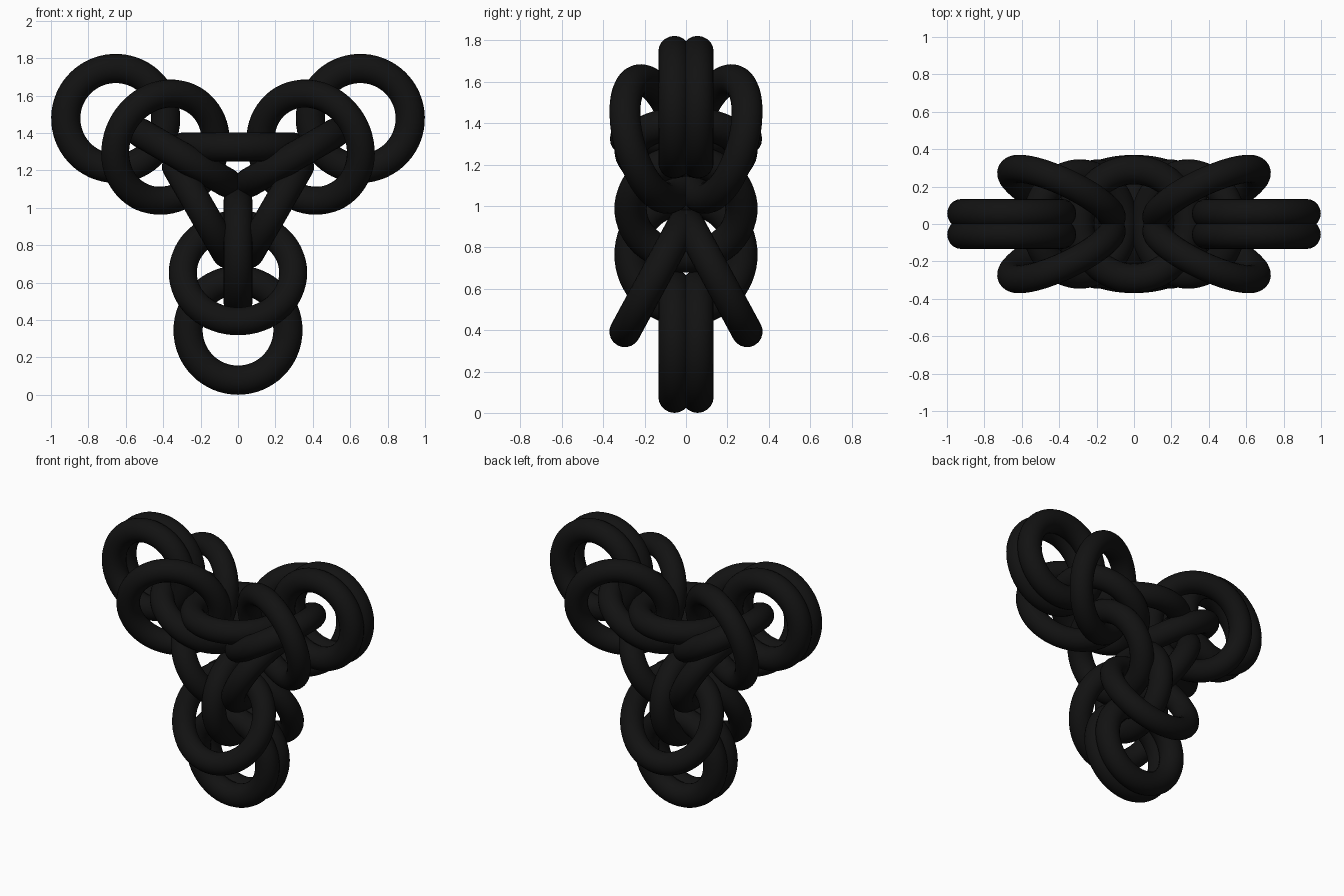
import bpy
from math import radians
from mathutils import Matrix, Vector

if "Cube" in bpy.data.objects:
    bpy.data.objects.remove(bpy.data.objects["Cube"])

HUB = Matrix.Translation((0, 0, 1.10))

black = bpy.data.materials.new("black_metal")
black.diffuse_color = (0.006, 0.006, 0.006, 1)
black.use_nodes = True
black.node_tree.nodes["Principled BSDF"].inputs["Base Color"].default_value = black.diffuse_color


def ring(name, major, minor, matrix):
    bpy.ops.mesh.primitive_torus_add(major_radius=major, minor_radius=minor,
                                     major_segments=64, minor_segments=20)
    ob = bpy.context.object
    ob.name = name
    ob.matrix_world = matrix
    ob.data.materials.append(black)
    bpy.ops.object.shade_smooth()
    return ob


def place(offset, angle=0, axis='X'):
    return Matrix.Translation(Vector(offset)) @ Matrix.Rotation(radians(angle), 4, axis)


# Three identical chain arms spaced around the hub
for label, turn in (("lower", 0), ("left", 120), ("right", 240)):
    arm = HUB @ Matrix.Rotation(radians(turn), 4, 'Y')
    for side, s in (("front", -1), ("back", 1)):
        # Paired end rings lying flat to the front
        ring(f"{label}_{side}_end_ring", 0.267, 0.078,
             arm @ place((0, s * 0.056, -0.755), 90))
        # Folded rings that splay apart toward the arm tip
        ring(f"{label}_{side}_folded_ring", 0.295, 0.075,
             arm @ place((0, s * 0.155, -0.448), -s * 61.6))
    # Edge-on connector ring
    ring(f"{label}_connector_ring", 0.268, 0.078,
         arm @ place((0, 0, -0.335), 90, 'Y'))
    # Hub ring forming one side of the central triangle
    ring(f"{label}_hub_ring", 0.29 if turn == 0 else 0.268, 0.078,
         arm @ place((0, 0, 0.225)))
